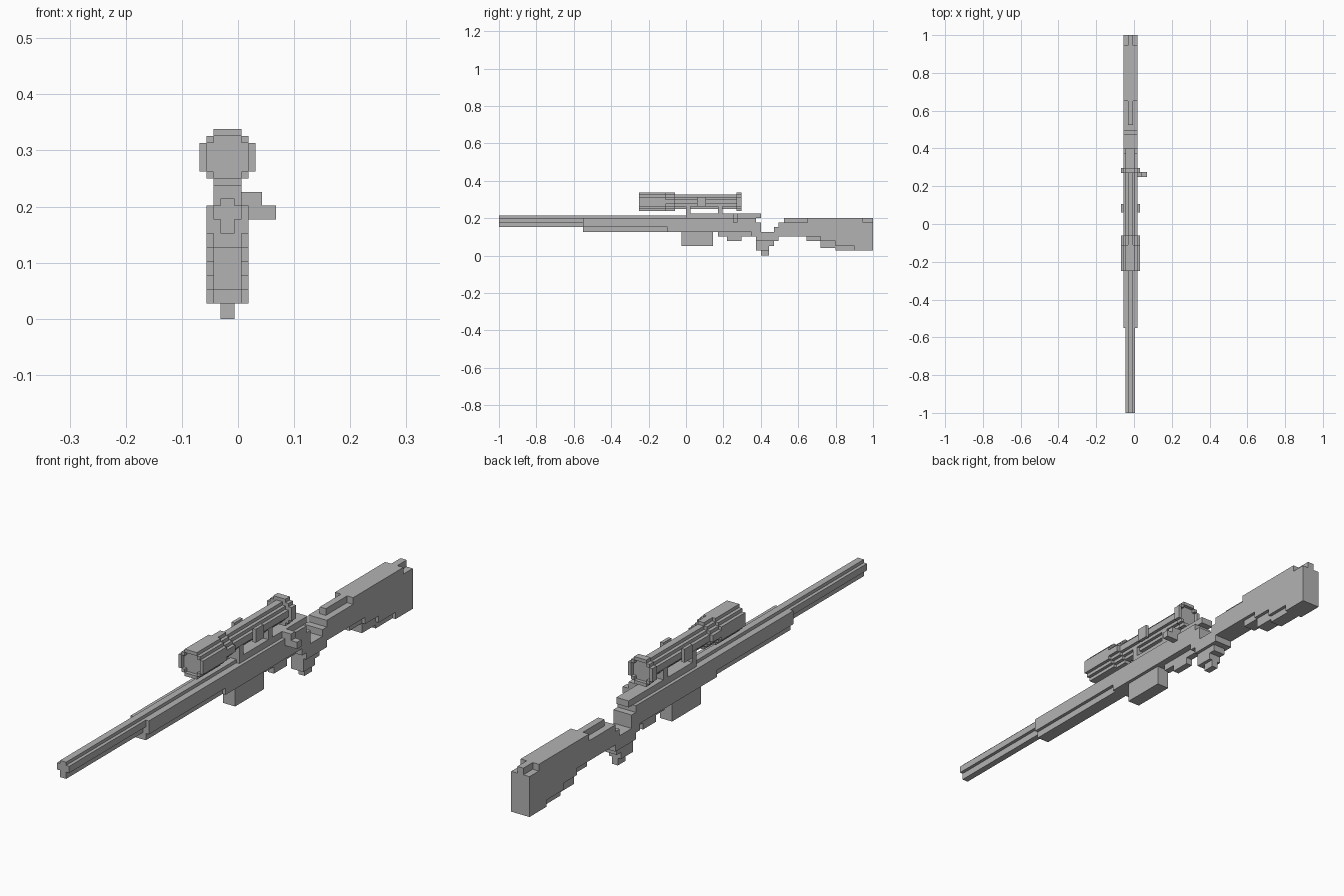
import bpy, bmesh

if "Cube" in bpy.data.objects:
    bpy.data.objects.remove(bpy.data.objects["Cube"])

CX = -0.019          # rifle centre line
V = 0.0125           # half voxel
SZ = 0.288           # scope axis height

grey = bpy.data.materials.new("plain_grey")
grey.diffuse_color = (0.45, 0.45, 0.45, 1)
grey.use_nodes = True
grey.node_tree.nodes["Principled BSDF"].inputs["Base Color"].default_value = grey.diffuse_color


def finish(name, bm):
    bmesh.ops.recalc_face_normals(bm, faces=bm.faces)
    me = bpy.data.meshes.new(name)
    bm.to_mesh(me)
    bm.free()
    me.materials.append(grey)
    ob = bpy.data.objects.new(name, me)
    bpy.context.collection.objects.link(ob)
    return ob


def prism(name, pts, a, b, along):
    """Extrude a closed 2D profile from a to b, along 'x' (y,z points) or 'y' (x,z points)."""
    bm = bmesh.new()
    place = (lambda p, t: (t, p[0], p[1])) if along == 'x' else (lambda p, t: (p[0], t, p[1]))
    r0 = [bm.verts.new(place(p, a)) for p in pts]
    r1 = [bm.verts.new(place(p, b)) for p in pts]
    bm.faces.new(r0)
    bm.faces.new(r1)
    n = len(pts)
    for i in range(n):
        bm.faces.new((r0[i], r0[(i + 1) % n], r1[(i + 1) % n], r1[i]))
    return finish(name, bm)


def side(name, pts, half):
    return prism(name, pts, CX - half, CX + half, 'x')


def box(name, x0, x1, y0, y1, z0, z1):
    return prism(name, [(x0, z0), (x1, z0), (x1, z1), (x0, z1)], y0, y1, 'y')


def cbox(name, half, y0, y1, z0, z1):
    return box(name, CX - half, CX + half, y0, y1, z0, z1)


def stepped(levels):
    """Stepped round section, from (half width, half height) corners, widest first."""
    quad = []
    for i, (w, h) in enumerate(levels):
        quad.append((w, h))
        if i + 1 < len(levels):
            quad.append((levels[i + 1][0], h))
    out = quad + [(-w, h) for w, h in reversed(quad)]
    out += [(-w, -h) for w, h in quad] + [(w, -h) for w, h in reversed(quad)]
    return out


def rod(name, levels, y0, y1, z):
    return prism(name, [(CX + x, z + h) for x, h in stepped(levels)], y0, y1, 'y')


# barrel: plus section
b = [(CX + x, z) for x, z in [(-V, .152), (V, .152), (V, .177), (2 * V, .177), (2 * V, .202), (V, .202),
     (V, .214), (-V, .214), (-V, .202), (-2 * V, .202), (-2 * V, .177), (-V, .177)]]
prism("barrel", b, -1, 0.0, 'y')

# stock: full width fore-end, wrist and butt
side("stock", [(-.55, .152), (-.10, .152), (-.10, .127), (.35, .127), (.35, .102), (.375, .102),
               (.375, .077), (.495, .077), (.495, .102), (.65, .102), (.65, .102), (.72, .102), (.72, .077),
               (.80, .077), (.80, .052), (.90, .052), (.90, .027), (1, .027), (1, .177), (.945, .177),
               (.945, .202), (.65, .202), (.65, .177), (.495, .177), (.495, .152), (.47, .152), (.47, .127),
               (.40, .127), (.40, .177), (.375, .177), (.375, .202), (-.55, .202)], 3 * V)
cbox("fore_end_keel", 2 * V, -.55, -.10, .127, .152)
cbox("comb_front", V, .525, .65, .177, .202)
cbox("butt_top", V, .945, 1, .177, .202)
side("butt_keel", [(.62, .102), (.65, .102), (.72, .102), (.72, .077), (.80, .077), (.80, .052), (.90, .052),
                   (.90, .027), (.80, .027), (.80, .040), (.72, .040), (.72, .077), (.645, .077),
                   (.645, .102)][1:], 2 * V)

# pistol grip steps below the wrist
side("grip", [(.375, .077), (.375, .027), (.445, .027), (.445, .052), (.47, .052), (.47, .077)], 2 * V)
cbox("grip_tip", V, .40, .445, 0, .027)

# receiver, magazine and trigger guard
cbox("receiver", 2 * V, 0, .40, .202, .226)
cbox("magazine", 2 * V, -.025, .145, .052, .127)
side("trigger_guard", [(.17, .127), (.17, .102), (.22, .102), (.22, .077), (.297, .077), (.297, .102),
                       (.35, .102), (.35, .127)], V)

# bolt handle
box("bolt_arm", CX + 2 * V, .043, .25, .275, .202, .226)
box("bolt_knob", .018, .068, .25, .275, .177, .202)

# scope
big = [(4 * V, 2 * V), (3 * V, 3 * V), (2 * V, 4 * V)]
small = [(3 * V, V), (2 * V, 2 * V), (V, 3 * V)]
rod("scope_tube", small, -.06, .27, SZ)
rod("scope_bell_neck", [(4 * V, V), (3 * V, 2 * V), (2 * V, 3 * V), (V, 4 * V)], -.11, -.06, SZ)


def rimmed(name, y0, y1, lip_y0, lip_y1):
    rod(name, big, y0, y1, SZ)
    for s in (-1, 1):                      # raised rim around the lens
        cx = CX + s * 3.5 * V
        box(name + "_rim_side", cx - V / 2, cx + V / 2, lip_y0, lip_y1, SZ - 2 * V, SZ + 2 * V)
        cz = SZ + s * 3.5 * V
        cbox(name + "_rim_cap", 2 * V, lip_y0, lip_y1, cz - V / 2, cz + V / 2)
        for t in (-1, 1):
            x, z = CX + s * 2.5 * V, SZ + t * 2.5 * V
            box(name + "_rim_corner", x - V / 2, x + V / 2, lip_y0, lip_y1, z - V / 2, z + V / 2)


rimmed("scope_bell", -.237, -.11, -.25, -.237)
rimmed("scope_eyepiece", .27, .283, .283, .296)
for s in (-1, 1):
    x = CX + s * 3.5 * V
    box("scope_turret", x - V / 2, x + V / 2, .06, .107, SZ - 2 * V, SZ + 2 * V)
for y in (0, .17):
    cbox("scope_mount", 2 * V, y, y + .025, .226, SZ - 2 * V)
